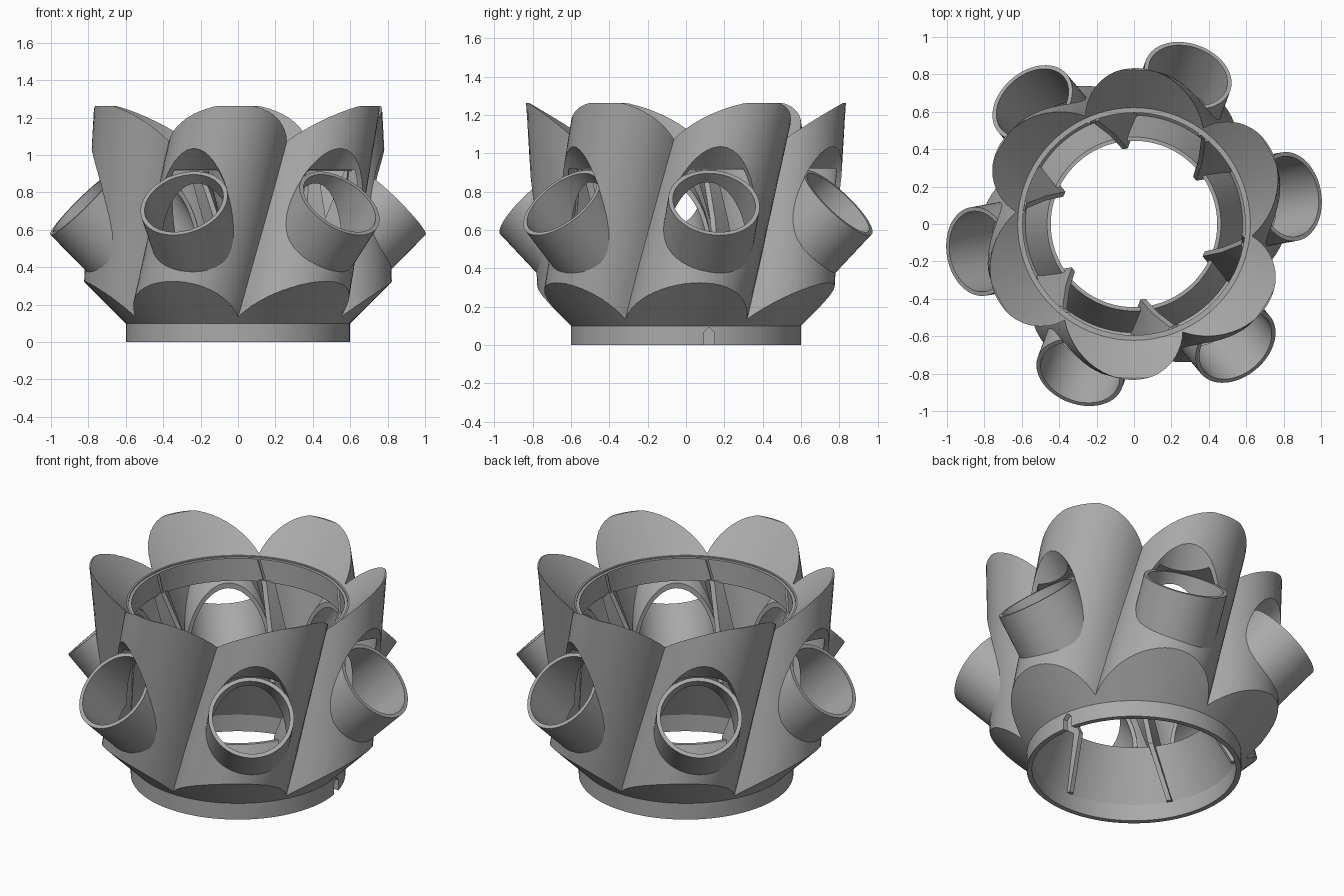
import bpy, bmesh
from math import sin, cos, asin, atan2, hypot, radians, pi
from mathutils import Vector, Matrix

if bpy.data.objects.get("Cube"):
    bpy.data.objects.remove(bpy.data.objects["Cube"], do_unlink=True)

grey = bpy.data.materials.new("plain_grey")
grey.use_nodes = True
COLOR = (0.4, 0.4, 0.4, 1)
grey.diffuse_color = COLOR
grey.node_tree.nodes["Principled BSDF"].inputs["Base Color"].default_value = COLOR

SIXTH = pi / 3
LOBE_R = 0.514               # distance of lobe axes from the centre
TWIST = radians(29)
MOUTH_R, MOUTH_Z = 0.845, 0.742
TUBE_AZIMUTH = radians(10)


def finish(name, bm):
    bmesh.ops.recalc_face_normals(bm, faces=bm.faces)
    mesh = bpy.data.meshes.new(name)
    bm.to_mesh(mesh)
    bm.free()
    mesh.materials.append(grey)
    ob = bpy.data.objects.new(name, mesh)
    bpy.context.collection.objects.link(ob)
    return ob


def activate(ob):
    bpy.ops.object.select_all(action='DESELECT')
    ob.select_set(True)
    bpy.context.view_layer.objects.active = ob


def boolean(ob, other, operation):
    mod = ob.modifiers.new("cut", 'BOOLEAN')
    mod.operation, mod.object, mod.solver = operation, other, 'EXACT'
    activate(ob)
    bpy.ops.object.modifier_apply(modifier=mod.name)
    bpy.data.objects.remove(other, do_unlink=True)


def lathe(name, profile, closed=False, steps=96):
    """Spin (radius, height) points; closed profiles give rings, others touch the axis."""
    bm = bmesh.new()
    rings = []
    for r, z in profile:
        if r == 0:
            rings.append([bm.verts.new((0, 0, z))] * steps)
        else:
            rings.append([bm.verts.new((r * cos(2 * pi * i / steps), r * sin(2 * pi * i / steps), z))
                          for i in range(steps)])
    pairs = list(zip(rings, rings[1:])) + ([(rings[-1], rings[0])] if closed else [])
    for a, b in pairs:
        for i in range(steps):
            j = (i + 1) % steps
            corners = list(dict.fromkeys((a[i], a[j], b[j], b[i])))
            bm.faces.new(corners)
    return finish(name, bm)


def lobe_axis(z):
    """Polar position of a leaning lobe axis at height z."""
    t = (z - 0.13) / 1.13
    x = LOBE_R * (1 - t + t * cos(TWIST))
    y = LOBE_R * t * sin(TWIST)
    return hypot(x, y), atan2(y, x)


def lobed_column(name, rho, layers=10, steps=24):
    """Six leaning round lobes merged into one column."""
    bm = bmesh.new()
    rings = []
    for n in range(layers + 1):
        z = -0.05 + 1.45 * n / layers
        dist, turn = lobe_axis(z)
        limit = SIXTH / 2 + asin(dist * 0.5 / rho)
        ring = []
        for k in range(6):
            for s in range(steps):
                phi = limit * (2 * s / steps - 1)
                p = Vector((dist + rho * cos(phi), rho * sin(phi), z))
                ring.append(bm.verts.new(Matrix.Rotation(turn + k * SIXTH, 3, 'Z') @ p))
        rings.append(ring)
    count = 6 * steps
    for a, b in zip(rings, rings[1:]):
        for i in range(count):
            j = (i + 1) % count
            bm.faces.new((a[i], a[j], b[j], b[i]))
    bm.faces.new(rings[0])
    bm.faces.new(rings[-1])
    return finish(name, bm)


def tube_rods(name, radius, start, end):
    """Six rods along the tube axes; distances are measured from the mouths."""
    bm = bmesh.new()
    for k in range(6):
        az = TUBE_AZIMUTH + k * SIXTH
        out = Vector((cos(az), sin(az), 0))
        axis = (out + Vector((0, 0, 1))).normalized()
        middle = out * MOUTH_R + Vector((0, 0, MOUTH_Z)) + axis * (start + end) / 2
        matrix = Matrix.Translation(middle) @ axis.to_track_quat('Z', 'Y').to_matrix().to_4x4()
        bmesh.ops.create_cone(bm, cap_ends=True, segments=56, radius1=radius, radius2=radius,
                              depth=end - start, matrix=matrix)
    return finish(name, bm)


# Lobed body: leaning lobes trimmed by a cone below and a conical seat above
body = lobed_column("lobed_body", 0.32)
boolean(body, lathe("envelope", [(0, 0.1), (0.6, 0.1), (0.95, 0.45), (0.95, 1.262),
                                 (0.825, 1.262), (0.615, 1.055), (0, 1.055)]), 'INTERSECT')

# Hollow interior, solid above the tubes
void = lobed_column("void", 0.292)
boolean(void, lathe("void_envelope", [(0, 0.05), (0.57, 0.05), (0.57, 0.13), (0.9, 0.46), (0.9, 0.92),
                                      (0.595, 0.92), (0.595, 1.1), (0, 1.1)]), 'INTERSECT')
boolean(body, void, 'DIFFERENCE')

# Tube bores and the clearance above each mouth
boolean(body, tube_rods("bore", 0.218, -0.33, 0.1), 'DIFFERENCE')
boolean(body, tube_rods("clearance", 0.242, 0, 0.6), 'DIFFERENCE')

# Planting tubes, open towards the middle
tubes = tube_rods("planting_tubes", 0.24, -0.33, 0)
boolean(tubes, tube_rods("tube_bore", 0.217, -0.5, 0.1), 'DIFFERENCE')
boolean(tubes, lathe("throat_cutter", [(0, -0.1), (0.645, -0.1), (0.645, 1.3), (0, 1.3)]), 'DIFFERENCE')

# Base ring with a pointed notch
base = lathe("base_ring", [(0.57, 0), (0.6, 0), (0.6, 0.105), (0.57, 0.125)], closed=True)
bm = bmesh.new()
outline = [(-0.028, -0.05), (0.028, -0.05), (0.028, 0.065), (0, 0.092), (-0.028, 0.065)]
face = bm.faces.new([bm.verts.new((0.5, 0.12 + y, z)) for y, z in outline])
extruded = bmesh.ops.extrude_face_region(bm, geom=[face])["geom"]
bmesh.ops.translate(bm, vec=(0.2, 0, 0), verts=[v for v in extruded if isinstance(v, bmesh.types.BMVert)])
boolean(base, finish("notch_cutter", bm), 'DIFFERENCE')

# Socket ring at the top and the inner cone at the bottom
socket = lathe("socket_ring", [(0.6, 0.915), (0.62, 0.915), (0.622, 1.062), (0.612, 1.062),
                               (0.612, 1.045), (0.6, 1.045)], closed=True)
cone = lathe("inner_cone", [(0.575, 0.09), (0.595, 0.11), (0.465, 0.4), (0.445, 0.4)], closed=True)

# Wedge-shaped ribs that follow the grooves and widen towards the wall
bm = bmesh.new()
for k in range(6):
    rows = []
    for z, inner, outer, half in ((0.1, 0.55, 0.59, 0.02), (0.4, 0.405, 0.6, 0.035),
                                  (0.66, 0.49, 0.6, 0.05), (0.93, 0.585, 0.605, 0.055)):
        turn = lobe_axis(z)[1] + (k + 0.5) * SIXTH
        spin = Matrix.Rotation(turn, 3, 'Z')
        rows.append([bm.verts.new(spin @ Vector((r, w, z))) for r, w in
                     ((inner, -0.014), (outer, -half), (outer, half), (inner, 0.014))])
    for a, b in zip(rows, rows[1:]):
        for i in range(4):
            j = (i + 1) % 4
            bm.faces.new((a[i], a[j], b[j], b[i]))
    bm.faces.new(rows[0])
    bm.faces.new(rows[-1])
ribs = finish("inner_ribs", bm)

# Smooth curves, sharp rims
for ob in (body, tubes, base, socket, cone, ribs):
    activate(ob)
    bpy.ops.object.shade_smooth_by_angle(angle=radians(28))
